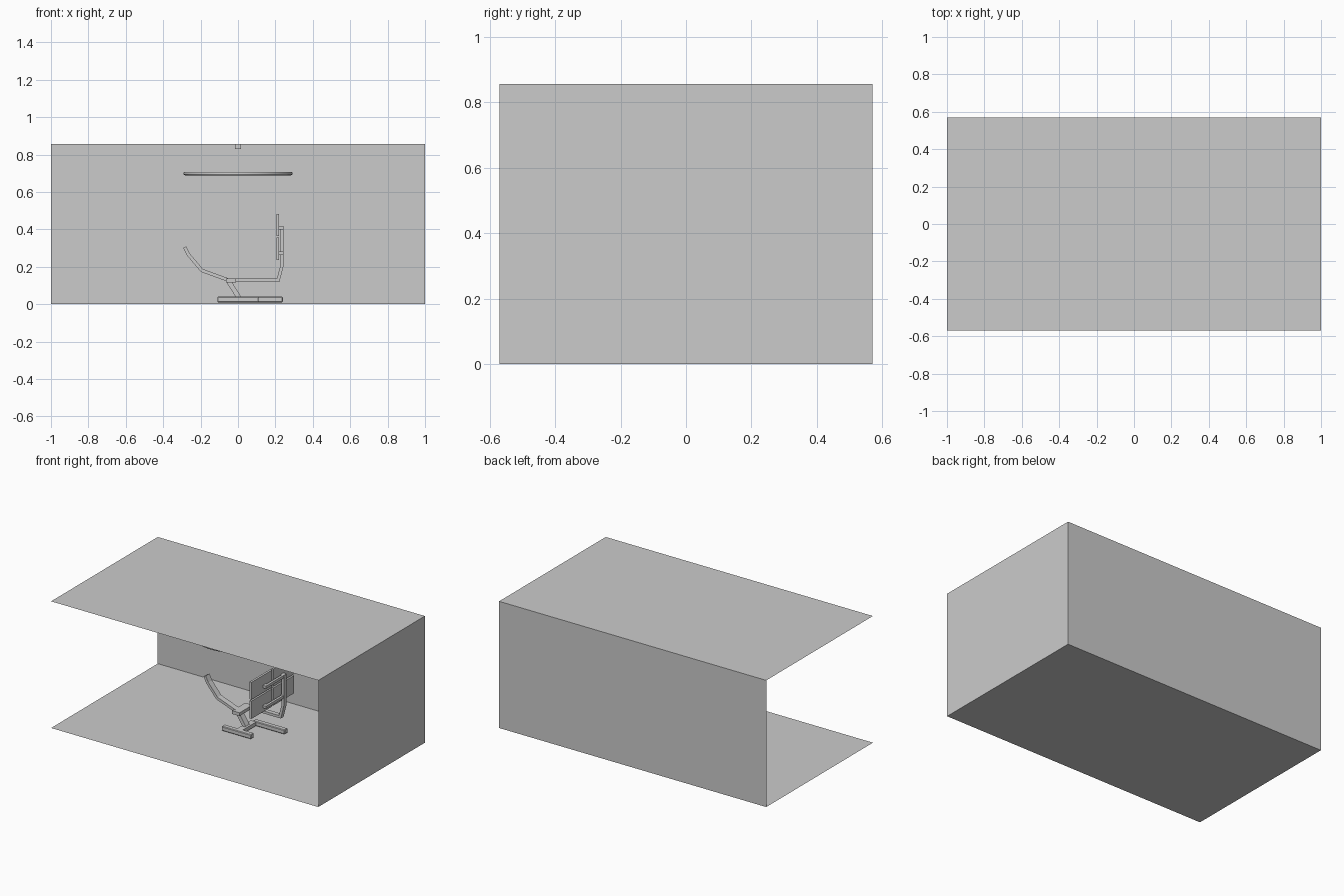
import bpy, bmesh
from math import pi
from mathutils import Vector

if "Cube" in bpy.data.objects:
    bpy.data.objects.remove(bpy.data.objects["Cube"])


def finish(name, bm):
    bmesh.ops.recalc_face_normals(bm, faces=bm.faces)
    me = bpy.data.meshes.new(name)
    bm.to_mesh(me)
    bm.free()
    ob = bpy.data.objects.new(name, me)
    bpy.context.collection.objects.link(ob)
    return ob


def box(name, x, y, z, bevel=0):
    bm = bmesh.new()
    bmesh.ops.create_cube(bm, size=1)
    for v in bm.verts:
        v.co = [a + (b - a) * (c + 0.5) for (a, b), c in zip((x, y, z), v.co)]
    if bevel:
        bmesh.ops.bevel(bm, geom=bm.edges[:], offset=bevel, segments=1, affect='EDGES')
    return finish(name, bm)


def bent_bar(name, path, thick, y0, y1):
    """Mitred rectangular bar following an x-z path."""
    pts = [Vector(p) for p in path]
    bm = bmesh.new()
    rings = []
    for i, p in enumerate(pts):
        dirs = []
        if i > 0:
            dirs.append((p - pts[i - 1]).normalized())
        if i < len(pts) - 1:
            dirs.append((pts[i + 1] - p).normalized())
        d = sum(dirs, Vector((0, 0))).normalized()
        n = Vector((-d.y, d.x)) * (thick / 2 / d.dot(dirs[0]))
        a, b = p + n, p - n
        rings.append([bm.verts.new(c) for c in (
            (a.x, y0, a.y), (a.x, y1, a.y), (b.x, y1, b.y), (b.x, y0, b.y))])
    for r, s in zip(rings, rings[1:]):
        for k in range(4):
            m = (k + 1) % 4
            bm.faces.new((r[k], r[m], s[m], s[k]))
    bm.faces.new(rings[0])
    bm.faces.new(rings[-1])
    return finish(name, bm)


# room shell: floor, ceiling, back and right walls; front and left stay open
X, Y, H = 1.0, 0.57, 0.857
quads = {
    "floor": ((-X, -Y, 0), (X, -Y, 0), (X, Y, 0), (-X, Y, 0)),
    "ceiling": ((-X, -Y, H), (X, -Y, H), (X, Y, H), (-X, Y, H)),
    "back_wall": ((-X, Y, 0), (X, Y, 0), (X, Y, H), (-X, Y, H)),
    "right_wall": ((X, -Y, 0), (X, Y, 0), (X, Y, H), (X, -Y, H)),
}
for name, corners in quads.items():
    bm = bmesh.new()
    bm.faces.new([bm.verts.new(c) for c in corners])
    finish(name, bm)

# ring lamp and its ceiling mount
bpy.ops.mesh.primitive_torus_add(major_radius=0.283, minor_radius=0.009,
                                 major_segments=64, minor_segments=12,
                                 location=(0, 0, 0.698))
bpy.context.object.name = "ring_lamp"
bpy.ops.object.shade_smooth_by_angle(angle=pi / 4)
box("lamp_mount", (-0.015, 0.015), (-0.015, 0.015), (0.83, H))

# base: short front foot, long rear foot below the screen arm, cross bar
box("front_foot", (-0.11, 0.11), (-0.02, 0.015), (0.01, 0.04), 0.004)
box("rear_foot", (0.0, 0.24), (0.155, 0.19), (0.01, 0.04), 0.004)
box("cross_bar", (-0.015, 0.025), (0.01, 0.16), (0.012, 0.037))

# slanted post, seat beam and reclined backrest spine
bent_bar("post", [(0.005, 0.035), (-0.055, 0.13)], 0.025, 0.06, 0.1)
box("seat_beam", (-0.065, -0.01), (0.03, 0.17), (0.116, 0.138))
bent_bar("back_spine", [(-0.05, 0.128), (-0.193, 0.18), (-0.265, 0.265),
                        (-0.285, 0.305)], 0.018, 0.05, 0.09)

# side arm rising behind the screens
bent_bar("screen_arm", [(-0.05, 0.128), (0.215, 0.128), (0.236, 0.21),
                        (0.236, 0.41)], 0.017, 0.14, 0.17)

# two rails, each holding a pair of screens
for row, (z0, z1, zr) in enumerate(((0.235, 0.355, 0.272), (0.365, 0.482, 0.408))):
    box(f"screen_rail_{row}", (0.228, 0.244), (-0.05, 0.17), (zr - 0.009, zr + 0.009))
    for col, y in enumerate((-0.17, 0.065)):
        box(f"screen_{row}_{col}", (0.205, 0.22), (y, y + 0.22), (z0, z1))
        yc = (-0.035, 0.155)[col]
        box(f"screen_mount_{row}_{col}", (0.218, 0.23), (yc - 0.012, yc + 0.012),
            (zr - 0.009, zr + 0.009))
